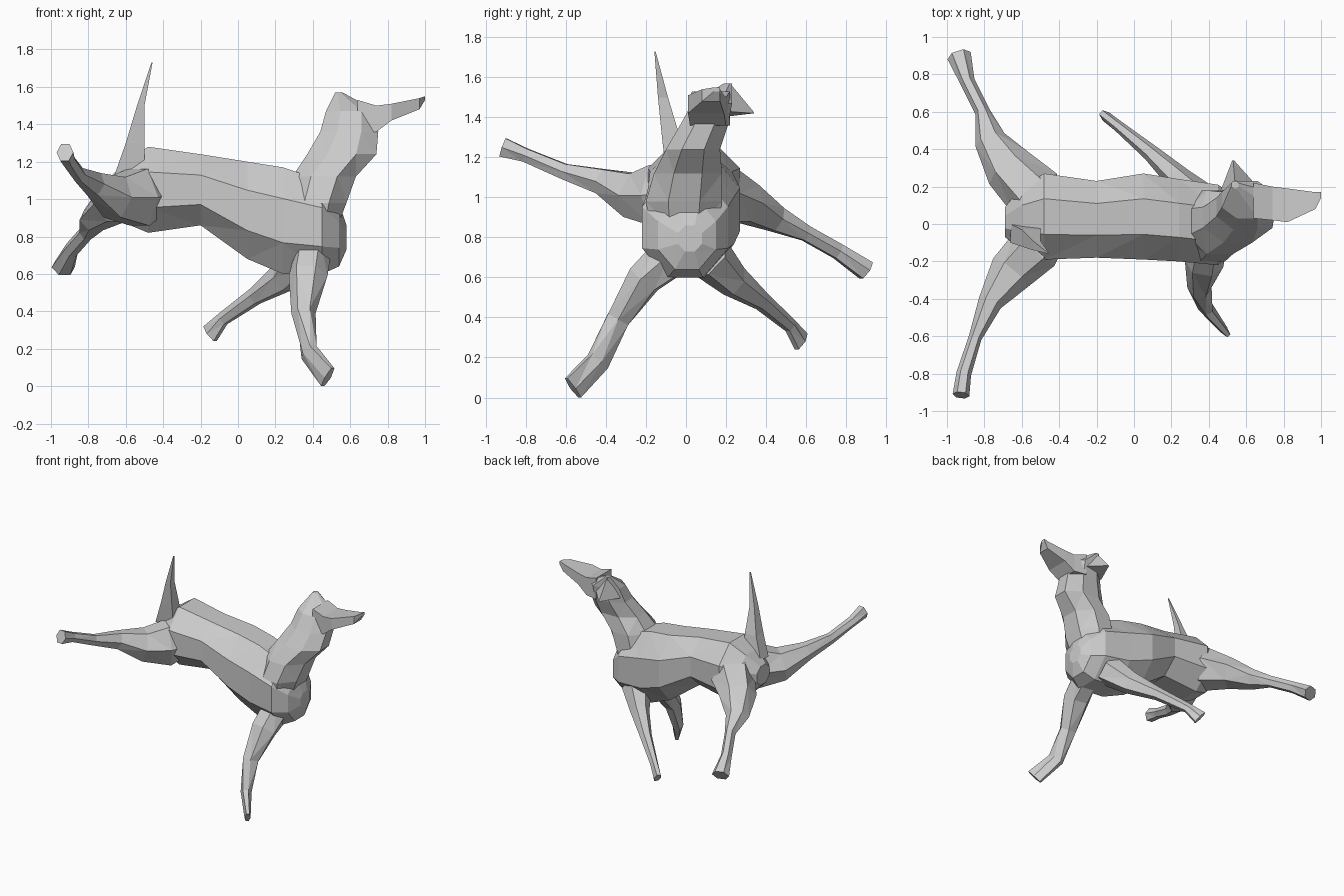
import bpy, bmesh, math
from mathutils import Vector


def loft(name, rings):
    """Skin a list of point rings, cap both ends, split into flat triangles."""
    bm = bmesh.new()
    vs = [[bm.verts.new(p) for p in ring] for ring in rings]
    n = len(vs[0])
    for a, b in zip(vs, vs[1:]):
        for i in range(n):
            j = (i + 1) % n
            bm.faces.new((a[i], a[j], b[j], b[i]))
    bm.faces.new(vs[0][::-1])
    bm.faces.new(vs[-1])
    bmesh.ops.recalc_face_normals(bm, faces=bm.faces)
    bmesh.ops.triangulate(bm, faces=bm.faces)
    mesh = bpy.data.meshes.new(name)
    bm.to_mesh(mesh)
    bm.free()
    obj = bpy.data.objects.new(name, mesh)
    bpy.context.collection.objects.link(obj)
    return obj


def slices(name, axis, sections, n=8):
    """Sections are (position along axis, min u, max u, min v, max v)."""
    rings = []
    for p, u0, u1, v0, v1 in sections:
        ring = []
        for i in range(n):
            a = (i + 0.5) * 2 * math.pi / n
            k = 1 / math.cos(math.pi / n)
            u = (u0 + u1) / 2 + (u1 - u0) / 2 * k * math.cos(a)
            v = (v0 + v1) / 2 + (v1 - v0) / 2 * k * math.sin(a)
            ring.append((p, u, v) if axis == 'x' else (u, v, p))
        rings.append(ring)
    return loft(name, rings)


def limb(name, path, n=6):
    """Path points are (x, y, z, sideways radius, upward radius)."""
    pts = [Vector(p[:3]) for p in path]
    rings = []
    for i, p in enumerate(path):
        t = (pts[min(i + 1, len(pts) - 1)] - pts[max(i - 1, 0)]).normalized()
        side = t.cross(Vector((0, 0, 1))).normalized()
        up = side.cross(t)
        ring = []
        for k in range(n):
            a = 2 * math.pi * k / n
            q = pts[i] + side * p[3] * math.cos(a) + up * p[4] * math.sin(a) * 1.1
            q.z = max(q.z, 0)
            ring.append(q)
        rings.append(ring)
    return loft(name, rings)


# Torso, rump to chest: x, y range, z range
slices("torso", 'x', [
    (-0.69, -0.07, 0.09, 0.96, 1.11),
    (-0.60, -0.14, 0.20, 0.87, 1.20),
    (-0.48, -0.19, 0.27, 0.82, 1.28),
    (-0.20, -0.18, 0.23, 0.86, 1.24),
    (0.05, -0.19, 0.27, 0.68, 1.20),
    (0.24, -0.20, 0.24, 0.60, 1.17),
    (0.45, -0.22, 0.21, 0.60, 1.10),
    (0.54, -0.14, 0.15, 0.64, 0.98),
    (0.58, -0.04, 0.08, 0.73, 0.86)])

# Neck and skull, upwards: z, x range, y range
slices("neck_and_skull", 'z', [
    (0.85, 0.30, 0.53, -0.18, 0.16),
    (0.98, 0.26, 0.58, -0.20, 0.18),
    (1.12, 0.29, 0.63, -0.16, 0.18),
    (1.24, 0.37, 0.74, -0.10, 0.17),
    (1.36, 0.44, 0.75, -0.03, 0.21),
    (1.47, 0.47, 0.74, 0.03, 0.23),
    (1.57, 0.52, 0.56, 0.19, 0.23)])

# Muzzle: x, y range, z range
slices("muzzle", 'x', [
    (0.64, 0.03, 0.22, 1.36, 1.53),
    (0.74, 0.02, 0.20, 1.36, 1.50),
    (0.82, 0.01, 0.19, 1.42, 1.51),
    (0.97, 0.08, 0.17, 1.48, 1.54),
    (1.00, 0.14, 0.17, 1.53, 1.55)], 4)

# Ear folded out to the far side
ear_tip = (0.53, 0.34, 1.42)
loft("ear", [[(0.46, 0.17, 1.40), (0.54, 0.22, 1.57), (0.66, 0.20, 1.43)],
             [tuple(c + d for c, d in zip(ear_tip, o))
              for o in ((-0.005, 0, 0), (0, 0, 0.005), (0.005, 0, 0))]])

# Tail, upwards: z, x range, y range
slices("tail", 'z', [
    (1.13, -0.66, -0.50, -0.10, 0.00),
    (1.30, -0.60, -0.50, -0.12, -0.03),
    (1.50, -0.54, -0.50, -0.14, -0.09),
    (1.73, -0.463, -0.457, -0.158, -0.152)], 4)

# Front legs
limb("near_front_leg", [
    (0.40, -0.06, 0.72, 0.10, 0.11),
    (0.375, -0.21, 0.59, 0.105, 0.085),
    (0.35, -0.34, 0.39, 0.065, 0.06),
    (0.38, -0.44, 0.18, 0.04, 0.06),
    (0.48, -0.565, 0.045, 0.022, 0.07)])
limb("far_front_leg", [
    (0.35, 0.12, 0.70, 0.11, 0.11),
    (0.24, 0.24, 0.58, 0.07, 0.08),
    (0.09, 0.38, 0.48, 0.045, 0.045),
    (-0.08, 0.52, 0.36, 0.03, 0.035),
    (-0.15, 0.575, 0.28, 0.028, 0.055)])

# Hind legs
limb("near_hind_leg", [
    (-0.42, 0.00, 1.03, 0.10, 0.10),
    (-0.53, -0.13, 1.01, 0.14, 0.16),
    (-0.66, -0.26, 1.01, 0.12, 0.115),
    (-0.77, -0.42, 1.08, 0.065, 0.065),
    (-0.85, -0.61, 1.13, 0.035, 0.04),
    (-0.91, -0.80, 1.21, 0.04, 0.035),
    (-0.925, -0.915, 1.25, 0.045, 0.05)])
limb("far_hind_leg", [
    (-0.42, 0.04, 1.03, 0.10, 0.10),
    (-0.53, 0.16, 1.02, 0.16, 0.15),
    (-0.67, 0.30, 0.97, 0.135, 0.10),
    (-0.77, 0.45, 0.89, 0.085, 0.065),
    (-0.81, 0.60, 0.82, 0.04, 0.04),
    (-0.89, 0.76, 0.73, 0.04, 0.04),
    (-0.935, 0.90, 0.635, 0.065, 0.05)])
